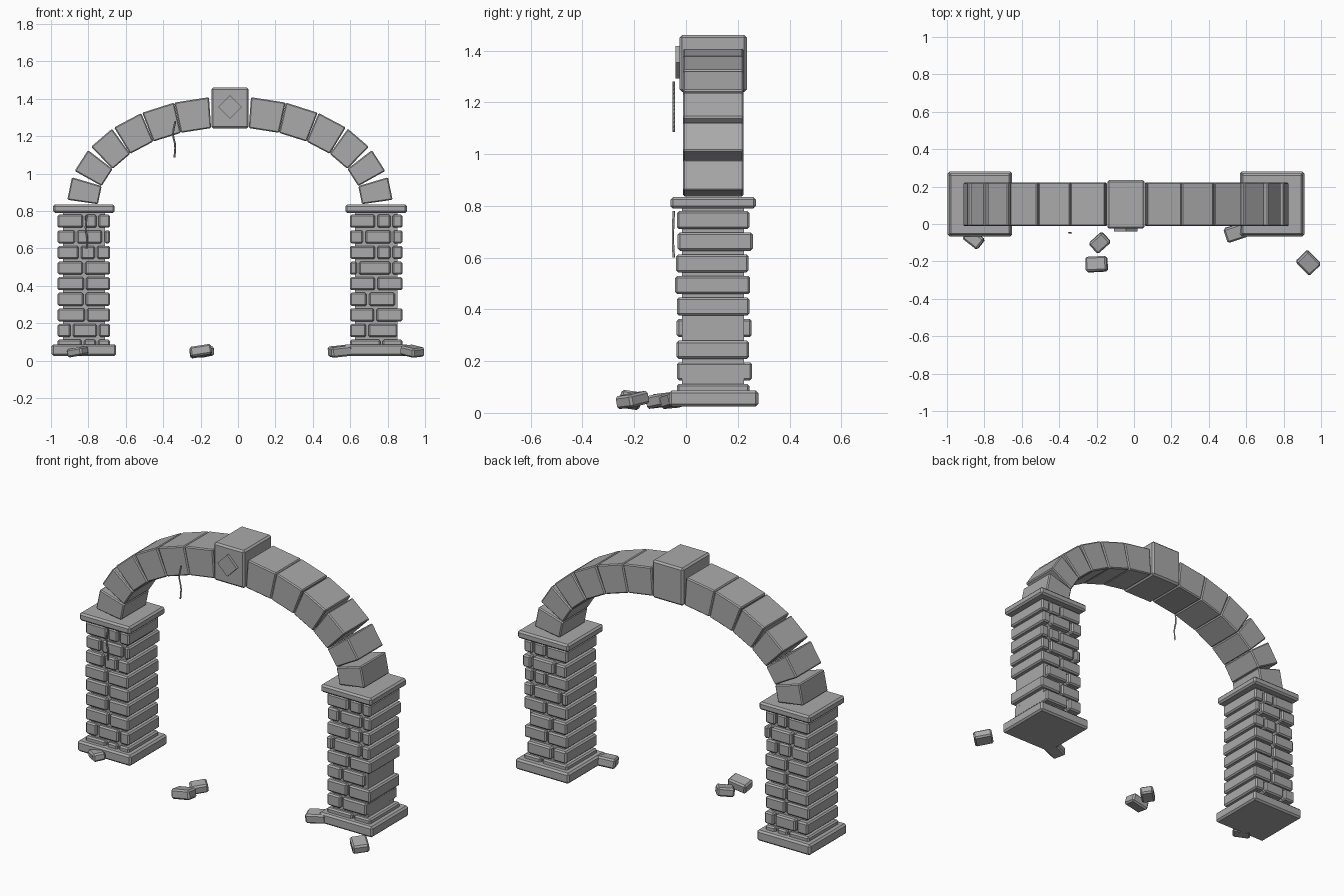
import bpy, bmesh, math
from mathutils import Vector, Euler

cube = bpy.data.objects.get("Cube")
if cube:
    bpy.data.objects.remove(cube, do_unlink=True)


def make_material(name, rgb):
    mat = bpy.data.materials.new(name)
    mat.use_nodes = True
    mat.diffuse_color = (*rgb, 1)
    mat.node_tree.nodes["Principled BSDF"].inputs["Base Color"].default_value = (*rgb, 1)
    return mat


STONE = make_material("grey stone", (0.4, 0.4, 0.4))
MID_X = -0.043   # centre line of the arch
MID_Y = 0.105    # centre of the wall depth


def finish(name, bm, bevel):
    bmesh.ops.recalc_face_normals(bm, faces=bm.faces)
    if bevel:
        bmesh.ops.bevel(bm, geom=bm.edges[:], offset=bevel, segments=1, affect='EDGES')
    mesh = bpy.data.meshes.new(name)
    bm.to_mesh(mesh)
    bm.free()
    mesh.materials.append(STONE)
    obj = bpy.data.objects.new(name, mesh)
    bpy.context.collection.objects.link(obj)
    return obj


def block(name, center, size, bevel=0.008, turn=(0, 0, 0)):
    bm = bmesh.new()
    bmesh.ops.create_cube(bm, size=1)
    bmesh.ops.scale(bm, vec=size, verts=bm.verts)
    obj = finish(name, bm, bevel)
    obj.location = center
    obj.rotation_euler = Euler([math.radians(a) for a in turn])
    return obj


def slab(name, profile, y0, y1, bevel):
    """Extrude an x-z outline through the depth."""
    bm = bmesh.new()
    face = bm.faces.new([bm.verts.new((x, y0, z)) for x, z in profile])
    grown = bmesh.ops.extrude_face_region(bm, geom=[face])["geom"]
    bmesh.ops.translate(bm, vec=(0, y1 - y0, 0),
                        verts=[v for v in grown if isinstance(v, bmesh.types.BMVert)])
    return finish(name, bm, bevel)


# Pillars: joint positions across each course, from the top down
LEFT_JOINTS = [(.5, .76), (.35, .87), (.42, .73), (.5,), (.52,),
               (.51,), (.54,), (.27, .77), (.48, .75)]
RIGHT_JOINTS = [(.5, .79), (.27, .8), (.5, .79), (.15, .79), (.5,),
                (.34,), (.48,), (.33,), (.6,)]
SHIFT = (0, .008, -.003, -.002, 0, .004, -.002, .005)


def pillar(side, cx, joints, short_rows):
    block(side + "_base", (cx, MID_Y + .002, .056), (.346, .345, .062), .01)
    block(side + "_cap", (cx, MID_Y, .812), (.33, .33, .045), .01)
    block(side + "_mortar_core", (cx, MID_Y, .42), (.225, .24, .74), 0)
    for row, cuts in enumerate(joints):
        width = .28 - short_rows.get(row, 0)
        x0, z = cx - .14, .745 - row * .0835
        ends = [0, *[c * .28 / width for c in cuts], 1]
        for i, (a, b) in enumerate(zip(ends, ends[1:])):
            left = a * width + (.006 if i else 0)
            right = b * width - (.006 if b < 1 else 0)
            depth = .28 + .01 * (row % 2)
            block(f"{side}_brick_{row}_{i}",
                  (x0 + (left + right) / 2, MID_Y + SHIFT[row % len(SHIFT)], z),
                  (right - left, depth, .07))


pillar("right", -.824, LEFT_JOINTS, {})
pillar("left", .739, RIGHT_JOINTS, {5: .04, 7: .027})

# Arch stones: flat blocks standing on a half ellipse, mirrored about the keystone
STONES, SPAN, RISE, SPRING = 6, .706, .411, .836
for side, sign in (("left", 1), ("right", -1)):
    for i in range(STONES):
        t0, t1 = (math.radians(81.8 * k / STONES) for k in (i, i + 1))
        a, b = (Vector((SPAN * math.cos(t), SPRING + RISE * math.sin(t))) for t in (t0, t1))
        along = (b - a).normalized()
        out = Vector((along.y, -along.x)) * .165
        flare = along * .014
        outline = [a, b, b + out + flare, a + out - flare * .7]
        slab(f"{side}_arch_stone_{i}", [(MID_X + sign * p.x, p.y) for p in outline],
             -.012, .222, .006)

# Keystone with its raised diamond
block("keystone", (MID_X, MID_Y, 1.35), (.2, .26, .22), .01)
R = .063
slab("keystone_diamond", [(MID_X + dx, 1.355 + dz) for dx, dz in
     ((R, 0), (0, R), (-R, 0), (0, -R))], -.04, -.024, 0)


# Thin hanging strands
def strand(name, points, radius):
    curve = bpy.data.curves.new(name, 'CURVE')
    curve.dimensions = '3D'
    curve.bevel_depth = radius
    curve.bevel_resolution = 0
    curve.resolution_u = 4
    curve.use_fill_caps = True
    spline = curve.splines.new('BEZIER')
    spline.bezier_points.add(len(points) - 1)
    for bp, co in zip(spline.bezier_points, points):
        bp.co = co
        bp.handle_left_type = bp.handle_right_type = 'AUTO'
    curve.materials.append(STONE)
    bpy.context.collection.objects.link(bpy.data.objects.new(name, curve))


strand("arch_strand", [(-.335, -.047, 1.28), (-.347, -.047, 1.21),
                       (-.336, -.047, 1.15), (-.34, -.047, 1.085)], .005)
strand("pillar_strand", [(-.808, -.047, .78), (-.815, -.05, .71),
                         (-.806, -.05, .65), (-.81, -.047, .6)], .005)

# Fallen rubble: position, size, turn
RUBBLE = [
    ((-.857, -.08, .047), (.1, .07, .045), (6, -8, -38)),
    ((-.183, -.1, .048), (.095, .075, .05), (5, -8, 42)),
    ((-.2, -.215, .05), (.115, .08, .055), (-8, -9, 3)),
    ((.545, -.045, .05), (.115, .08, .055), (5, -6, 18)),
    ((.932, -.207, .05), (.105, .09, .05), (5, 10, -45)),
]
for i, (center, size, turn) in enumerate(RUBBLE):
    block(f"rubble_{i}", center, size, .009, turn)
